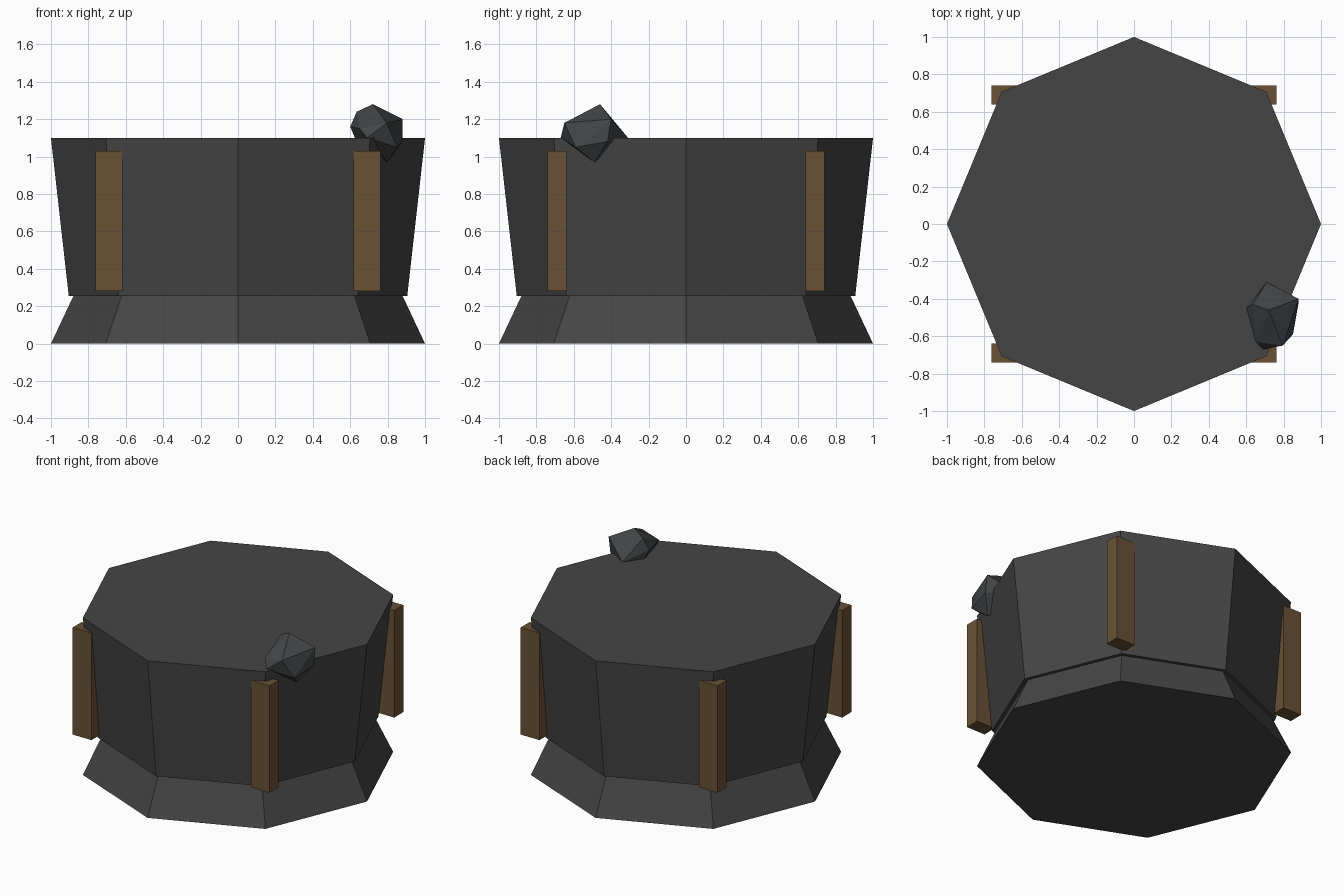
import bpy, bmesh
from math import cos, sin, pi
from mathutils import Vector

cube = bpy.data.objects.get("Cube")
if cube:
    bpy.data.objects.remove(cube, do_unlink=True)


def material(name, rgb):
    mat = bpy.data.materials.new(name)
    mat.use_nodes = True
    colour = (*rgb, 1)
    mat.diffuse_color = colour
    bsdf = mat.node_tree.nodes["Principled BSDF"]
    bsdf.inputs["Base Color"].default_value = colour
    bsdf.inputs["Roughness"].default_value = 0.9
    return mat


def finish(name, bm, mat):
    bmesh.ops.recalc_face_normals(bm, faces=bm.faces)
    mesh = bpy.data.meshes.new(name)
    bm.to_mesh(mesh)
    bm.free()
    mesh.materials.append(mat)
    obj = bpy.data.objects.new(name, mesh)
    bpy.context.collection.objects.link(obj)
    return obj


def octagon_drum(name, low_radius, high_radius, low, high, mat):
    bm = bmesh.new()
    rings = [[bm.verts.new((r * cos(i * pi / 4), r * sin(i * pi / 4), z)) for i in range(8)]
             for r, z in ((low_radius, low), (high_radius, high))]
    for ring in rings:
        bm.faces.new(ring)
    for i in range(8):
        j = (i + 1) % 8
        bm.faces.new((rings[0][i], rings[0][j], rings[1][j], rings[1][i]))
    return finish(name, bm, mat)


def plank(name, centre, size, mat):
    bm = bmesh.new()
    bmesh.ops.create_cube(bm, size=1)
    for v in bm.verts:
        v.co = Vector(centre) + v.co * Vector(size)
    return finish(name, bm, mat)


stone = material("dark stone", (0.06, 0.06, 0.06))
rubble = material("rubble grey", (0.056, 0.06, 0.062))
wood = material("brown wood", (0.14, 0.083, 0.036))

# Flared footing and the main drum that widens upward
octagon_drum("footing", 1, 0.88, 0, 0.255, stone)
octagon_drum("drum", 0.905, 1, 0.255, 1.1, stone)

# Four upright planks at the diagonal corners
for side, sx in (("left", 1), ("right", -1)):
    for end, sy in (("front", -1), ("back", 1)):
        plank(f"{end}_{side}_plank", Vector((sx * 0.69, sy * 0.69, 0.655)),
              Vector((0.145, 0.1, 0.75)), wood)

# Loose faceted rock on the rim
rock_points = [
    (0.72, -0.46, 1.28), (0.88, -0.4, 1.2), (0.71, -0.31, 1.1), (0.6, -0.45, 1.16),
    (0.635, -0.43, 1.24), (0.69, -0.67, 1.1), (0.795, -0.65, 1.18), (0.85, -0.59, 1.05),
    (0.8, -0.49, 0.97), (0.88, -0.42, 1.08), (0.65, -0.42, 1.04), (0.65, -0.63, 1.15),
]
bm = bmesh.new()
for p in rock_points:
    bm.verts.new(p)
bmesh.ops.convex_hull(bm, input=bm.verts)
finish("rim_rock", bm, rubble)
